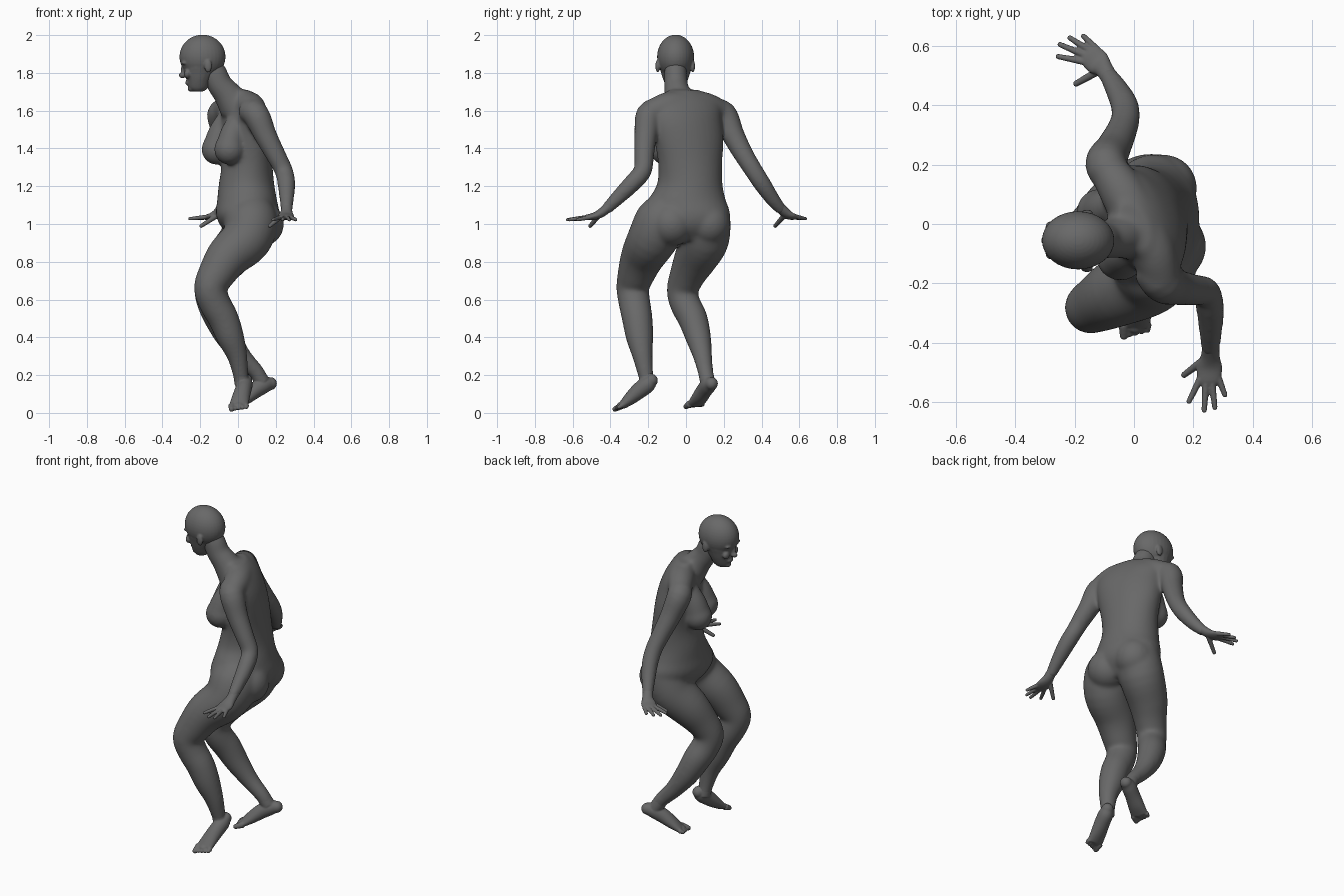
import bpy, bmesh, math
from mathutils import Vector, Matrix

skin = bpy.data.materials.new("dark_grey")
skin.diffuse_color = (0.14, 0.14, 0.14, 1)


def smooth_path(pts, steps=4):
    """Catmull-Rom interpolation through all the values of each point."""
    out = []
    for i in range(len(pts) - 1):
        p0, p1 = pts[max(i - 1, 0)], pts[i]
        p2, p3 = pts[i + 1], pts[min(i + 2, len(pts) - 1)]
        for s in range(steps):
            t = s / steps
            out.append([0.5 * (2 * b + (c - a) * t + (2 * a - 5 * b + 4 * c - d) * t * t
                               + (3 * b - a - 3 * c + d) * t ** 3)
                        for a, b, c, d in zip(p0, p1, p2, p3)])
    return out + [list(pts[-1])]


def tube(bm, pts, side=(1, 0, 0), n=20, grow=0.0):
    """Loft of ellipses: x, y, z, half width, half depth, optional yaw in degrees."""
    full = [tuple(p) + (p[3],) if len(p) == 4 else tuple(p) for p in pts]
    path = smooth_path(full)
    cen = [Vector(p[:3]) for p in path]
    rings = []
    for i, p in enumerate(path):
        if len(p) > 5:
            a = math.radians(p[5])
            t, s = Vector((0, 0, 1)), Vector((math.sin(a), -math.cos(a), 0))
        else:
            t = (cen[min(i + 1, len(cen) - 1)] - cen[max(i - 1, 0)]).normalized()
            s = Vector(side)
            s = (s - t * s.dot(t)).normalized()
        u = t.cross(s)
        w, d = p[3] + grow, p[4] + grow
        rings.append([bm.verts.new(cen[i] + s * w * math.cos(k * math.tau / n)
                                   + u * d * math.sin(k * math.tau / n)) for k in range(n)])
    for r, q in zip(rings, rings[1:]):
        for k in range(n):
            bm.faces.new((r[k], r[(k + 1) % n], q[(k + 1) % n], q[k]))
    bm.faces.new(rings[0][::-1])
    bm.faces.new(rings[-1])


def ball(bm, c, r):
    bmesh.ops.create_uvsphere(bm, u_segments=32, v_segments=20, radius=1,
                              matrix=Matrix.Translation(c) @ Matrix.Diagonal((*r, 1)))


def digit(bm, base, tip, r):
    """Finger or toe with a rounded tip."""
    a, b = Vector(base), Vector(tip)
    tube(bm, [(*a, r * 1.15), (*a.lerp(b, 0.5), r), (*a.lerp(b, 0.92), r * 0.85)], (0.3, 0.2, 1), 12)
    ball(bm, a.lerp(b, 0.92), (r * 0.85,) * 3)


def finish(name, bm, voxel, iterations):
    """Fuse the overlapping forms into one smooth skin."""
    bmesh.ops.recalc_face_normals(bm, faces=bm.faces)
    me = bpy.data.meshes.new(name)
    bm.to_mesh(me)
    bm.free()
    me.materials.append(skin)
    ob = bpy.data.objects.new(name, me)
    bpy.context.collection.objects.link(ob)
    rm = ob.modifiers.new("fuse", 'REMESH')
    rm.mode = 'VOXEL'
    rm.voxel_size = voxel
    rm.use_smooth_shade = True
    sm = ob.modifiers.new("soften", 'SMOOTH')
    sm.factor = 0.5
    sm.iterations = iterations


body = bmesh.new()

# torso, twisting from the pelvis up to the shoulders
tube(body, [(.07, .02, .91, .10, .08, -8), (.06, .01, .98, .19, .145, -8),
            (.052, 0, 1.05, .235, .168, -6), (.048, .005, 1.13, .205, .158, 0),
            (.045, .02, 1.21, .174, .147, 6), (.048, .022, 1.32, .172, .132, 15),
            (.042, .015, 1.45, .192, .126, 22), (.035, 0, 1.55, .20, .117, 24),
            (.025, 0, 1.63, .195, .092, 24), (.015, -.005, 1.68, .14, .068, 24),
            (0, -.01, 1.71, .085, .05, 24)], n=32)
# shoulder girdle
tube(body, [(-.095, .195, 1.59, .062), (-.035, .10, 1.62, .078), (.02, 0, 1.625, .082),
            (.065, -.10, 1.62, .078), (.095, -.195, 1.59, .062)], (0, 0, 1))
# buttocks
ball(body, (.128, -.075, 1.0), (.115, .118, .118))
ball(body, (.10, .122, 1.0), (.112, .112, .115))
# breasts, sloping down from the upper chest
for x, y, fx, fy in ((.01, -.07, -.045, -.113), (-.055, .065, -.112, .042)):
    tube(body, [(x, y, 1.57, .05), (x * .4 + fx * .6, y * .4 + fy * .6, 1.49, .066),
                (fx, fy, 1.41, .074)], (0, 1, 0))
    ball(body, (fx, fy, 1.395), (.082, .078, .082))

# neck
tube(body, [(-.15, -.055, 1.86, .05), (-.125, -.055, 1.80, .058, .064),
            (-.098, -.053, 1.74, .060, .064), (-.058, -.045, 1.69, .068, .072),
            (-.01, -.03, 1.62, .09, .09)], (0, 1, 0), grow=.003)

# arms
tube(body, [(.05, -.14, 1.60, .06), (.095, -.195, 1.58, .068), (.145, -.213, 1.47, .058),
            (.203, -.222, 1.36, .050), (.243, -.23, 1.28, .046), (.256, -.285, 1.215, .045),
            (.258, -.36, 1.14, .037), (.257, -.43, 1.07, .027)], grow=.003)
tube(body, [(-.06, .14, 1.60, .06), (-.095, .200, 1.58, .068), (-.072, .25, 1.47, .058),
            (-.043, .31, 1.36, .050), (-.028, .36, 1.28, .046), (-.034, .405, 1.21, .044),
            (-.062, .46, 1.13, .036), (-.093, .51, 1.07, .027)], grow=.003)

# legs
tube(body, [(.065, -.075, 1.11, .10), (.07, -.125, 1.02, .138), (.045, -.178, .92, .130),
            (-.05, -.228, .83, .114), (-.11, -.262, .74, .097), (-.147, -.282, .66, .084),
            (-.122, -.272, .58, .081), (-.078, -.258, .5, .078), (-.040, -.245, .4, .070),
            (-.004, -.230, .3, .051), (.014, -.213, .2, .038), (.02, -.203, .15, .036)],
     (0, 1, 0), 28, .003)
tube(body, [(.07, .105, 1.03, .128), (.03, .10, .92, .126), (-.055, .052, .82, .112),
            (-.112, .008, .73, .092), (-.147, -.018, .65, .081), (-.135, -.005, .58, .078),
            (-.10, .035, .5, .076), (-.05, .065, .4, .065), (.02, .088, .3, .048),
            (.095, .103, .22, .039), (.125, .112, .17, .037)], (0, 1, 0), 28, .003)
finish("body", body, .0075, 32)

# head
head = bmesh.new()
ball(head, (-.188, -.055, 1.885), (.122, .098, .117))    # skull
tube(head, [(-.212, -.055, 1.702, .030, .028, 0), (-.210, -.055, 1.72, .046, .052, 0),
            (-.206, -.055, 1.76, .064, .066, 0), (-.200, -.055, 1.80, .077, .084, 0),
            (-.194, -.055, 1.84, .088, .098, 0), (-.19, -.055, 1.88, .08, .10, 0)])
ball(head, (-.293, -.055, 1.788), (.021, .016, .016))    # nose tip
ball(head, (-.288, -.055, 1.815), (.015, .012, .032))    # nose bridge
ball(head, (-.267, -.055, 1.748), (.012, .025, .014))    # lips
ball(head, (-.247, -.055, 1.716), (.02, .025, .016))     # chin
for s in (-1, 1):
    ball(head, (-.268, -.055 + s * .042, 1.795), (.018, .024, .024))    # cheeks
    ball(head, (-.282, -.055 + s * .036, 1.852), (.018, .03, .010))     # brows
    ball(head, (-.158, -.057 + s * .093, 1.836), (.020, .012, .034))    # ears
finish("head", head, .005, 5)


def hand(name, palm, side, fingers):
    bm = bmesh.new()
    tube(bm, palm, side)
    for base, tip in fingers:
        digit(bm, base, tip, .0125 if tip[2] < 1 else .0108)
    finish(name, bm, .0038, 4)


# hands, thumb listed last
hand("left_hand",
     [(.26, -.39, 1.11, .029, .028), (.257, -.44, 1.065, .031, .025),
      (.254, -.48, 1.043, .043, .020), (.252, -.525, 1.035, .040, .015),
      (.252, -.54, 1.033, .032, .011)], (1, 0, 0),
     [((.223, -.52, 1.035), (.182, -.603, 1.022)), ((.242, -.53, 1.035), (.236, -.635, 1.022)),
      ((.262, -.53, 1.035), (.273, -.625, 1.022)), ((.281, -.51, 1.035), (.308, -.58, 1.022)),
      ((.232, -.46, 1.045), (.163, -.512, .985))])
hand("right_hand",
     [(-.073, .475, 1.11, .029, .028), (-.1, .52, 1.065, .031, .025),
      (-.122, .543, 1.045, .043, .020), (-.15, .57, 1.038, .040, .015),
      (-.16, .58, 1.036, .032, .011)], (.7, .7, 0),
     [((-.162, .545, 1.038), (-.263, .565, 1.027)), ((-.157, .565, 1.038), (-.257, .607, 1.027)),
      ((-.143, .58, 1.038), (-.222, .630, 1.027)), ((-.122, .585, 1.038), (-.174, .636, 1.027)),
      ((-.11, .52, 1.045), (-.202, .468, .985))])


def foot(name, ankle, sole, across, ahead):
    """Ankle and sole lofts plus five toes; across points to the big toe."""
    bm = bmesh.new()
    tube(bm, ankle)
    tube(bm, sole, across)
    ball(bm, sole[0][:3], (.034, .034, .034))
    ball(bm, sole[-1][:3], (.03, .03, .018))
    across, ahead, end = Vector(across), Vector(ahead), Vector(sole[-1][:3])
    for i in range(5):
        base = end + across * (.036 - .0195 * i)
        tip = base + ahead * (.048 - .006 * i)
        digit(bm, base, tip, .017 if i == 0 else .0125)
    finish(name, bm, .0045, 5)


# feet
foot("left_foot", [(.004, -.222, .25, .036), (.014, -.213, .2, .0385), (.022, -.205, .15, .040)],
     [(.042, -.183, .172, .034, .034), (.036, -.205, .15, .042, .044),
      (.027, -.245, .120, .044, .044), (.015, -.29, .081, .047, .036),
      (.004, -.337, .040, .050, .022)], (-1, 0, 0), (-.05, -.87, -.45))
foot("right_foot", [(.07, .098, .25, .036), (.095, .103, .22, .039), (.128, .114, .165, .040)],
     [(.172, .135, .155, .034, .034), (.137, .119, .147, .042, .044),
      (.09, .096, .118, .043, .042), (.045, .073, .081, .047, .034),
      (.003, .052, .048, .050, .021)], (.48, -.88, 0), (-.82, -.45, -.33))
